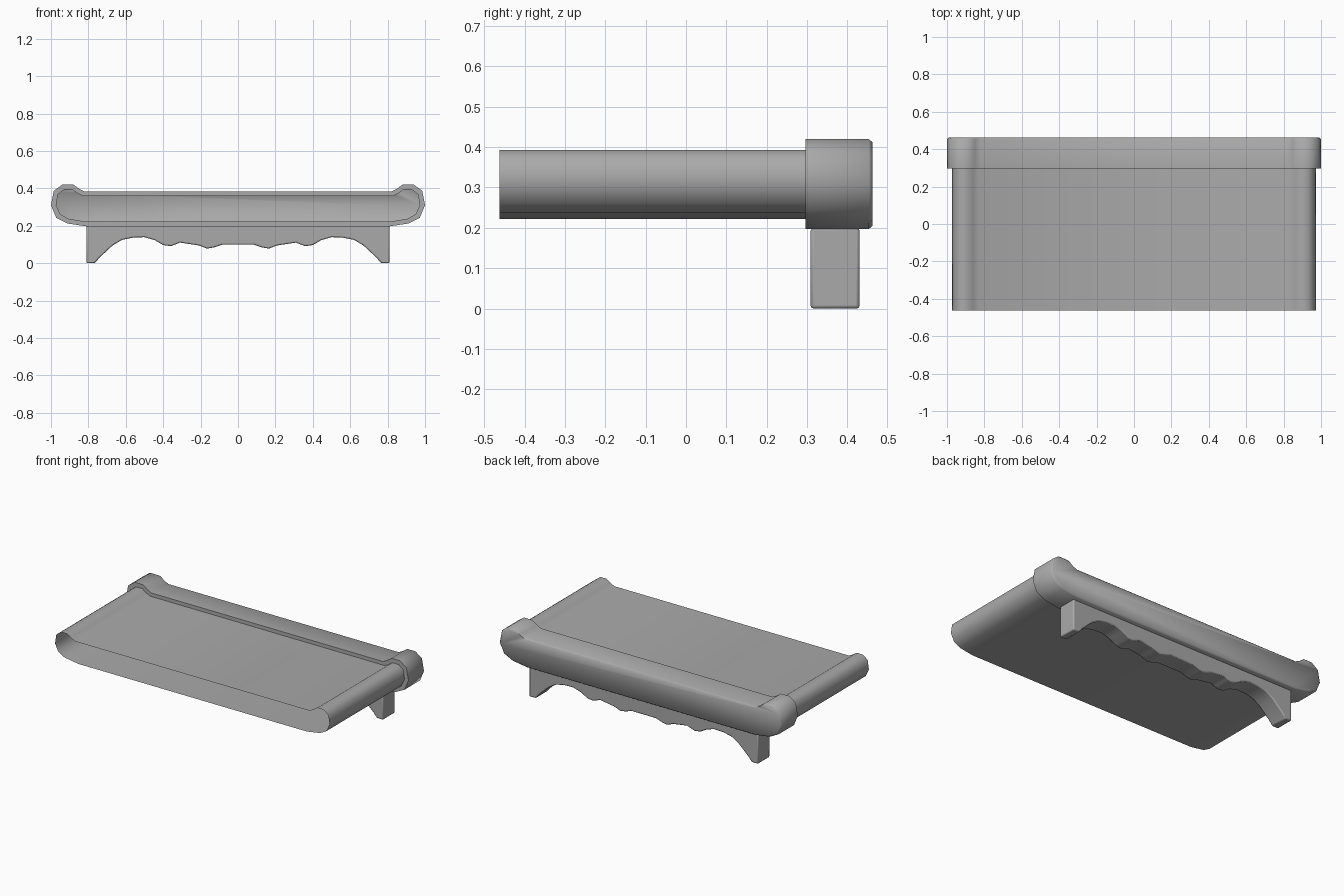
import bpy, bmesh, math

cube = bpy.data.objects.get("Cube")
if cube:
    bpy.data.objects.remove(cube, do_unlink=True)

grey = bpy.data.materials.new("mid_grey")
grey.use_nodes = True
grey.diffuse_color = (0.4, 0.4, 0.4, 1)
grey.node_tree.nodes["Principled BSDF"].inputs["Base Color"].default_value = (0.4, 0.4, 0.4, 1)


def mirrored(half):
    """Close a right-half x/z profile into a symmetric loop."""
    return half + [(-x, z) for x, z in reversed(half)]


def ring(bm, profile, y):
    return [bm.verts.new((x, y, z)) for x, z in profile]


def bridge(bm, a, b):
    for i in range(len(a)):
        j = (i + 1) % len(a)
        bm.faces.new((a[i], a[j], b[j], b[i]))


def finish(name, bm, angle=60):
    bmesh.ops.recalc_face_normals(bm, faces=bm.faces)
    mesh = bpy.data.meshes.new(name)
    bm.to_mesh(mesh)
    bm.free()
    mesh.materials.append(grey)
    obj = bpy.data.objects.new(name, mesh)
    bpy.context.collection.objects.link(obj)
    bpy.ops.object.select_all(action="DESELECT")
    obj.select_set(True)
    bpy.context.view_layer.objects.active = obj
    bpy.ops.object.shade_smooth_by_angle(angle=math.radians(angle))
    return obj


# Scroll-ended sections: slim sleeve and the larger end frame
sleeve = mirrored([(.83, .36), (.86, .375), (.885, .393), (.93, .393), (.963, .368), (.972, .31),
                   (.95, .262), (.905, .237), (.81, .222)])
frame = mirrored([(.82, .383), (.85, .398), (.88, .42), (.94, .42), (.985, .387), (1, .31),
                  (.972, .243), (.91, .212), (.81, .197)])
mid_z = .3
frame_back = [(x - math.copysign(.008, x), z + (.008 if z < mid_z else -.008)) for x, z in frame]

# Open-fronted sleeve stepping out to a frame with a chamfered, closed back
bm = bmesh.new()
rings = [ring(bm, p, y) for p, y in
         [(sleeve, -.462), (sleeve, .296), (frame, .296), (frame, .453), (frame_back, .462)]]
for a, b in zip(rings, rings[1:]):
    bridge(bm, a, b)
bm.faces.new(rings[-1])
finish("sleeve_and_end_frame", bm)

# Scalloped support with a foot at each end
support = mirrored([(.81, .2), (.81, 0), (.765, 0), (.74, .03), (.67, .095), (.62, .125), (.56, .137),
                    (.5, .139), (.445, .123), (.4, .097), (.36, .091), (.335, .1), (.31, .11),
                    (.21, .095), (.165, .078), (.13, .084), (.085, .099)])
bm = bmesh.new()
front, back = ring(bm, support, .309), ring(bm, support, .43)
bridge(bm, front, back)
bm.faces.new(front)
bm.faces.new(back)
obj = finish("scalloped_support", bm, 40)
bevel = obj.modifiers.new("soft_edges", "BEVEL")
bevel.width = .007
bevel.segments = 2
bevel.limit_method = "ANGLE"
bevel.angle_limit = math.radians(40)
